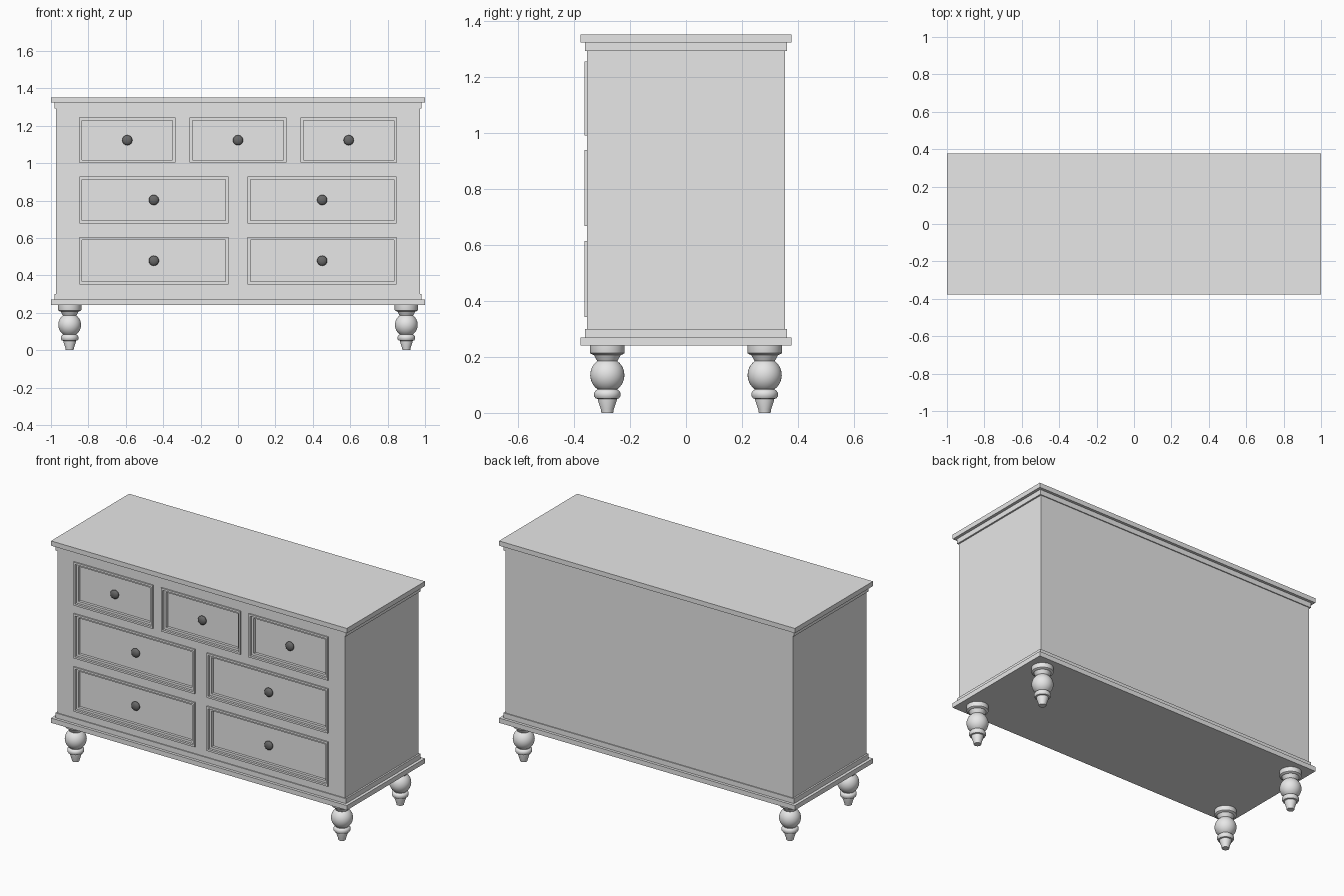
import bpy, bmesh, math
from mathutils import Vector

if "Cube" in bpy.data.objects:
    bpy.data.objects.remove(bpy.data.objects["Cube"])


def material(name, v):
    m = bpy.data.materials.new(name)
    m.diffuse_color = (v, v, v, 1)
    m.use_nodes = True
    m.node_tree.nodes["Principled BSDF"].inputs["Base Color"].default_value = m.diffuse_color
    return m


PAINT = material("light grey paint", 0.8)
METAL = material("dark grey metal", 0.14)


def finish(name, bm, mat):
    bmesh.ops.recalc_face_normals(bm, faces=bm.faces)
    me = bpy.data.meshes.new(name)
    bm.to_mesh(me)
    bm.free()
    ob = bpy.data.objects.new(name, me)
    bpy.context.collection.objects.link(ob)
    if mat:
        me.materials.append(mat)
    return ob


def add_box(bm, lo, hi):
    lo, hi = Vector(lo), Vector(hi)
    verts = bmesh.ops.create_cube(bm, size=1)["verts"]
    for v in verts:
        v.co = Vector((lo[i] + (v.co[i] + 0.5) * (hi[i] - lo[i]) for i in range(3)))


def slab(name, x, y, z0, z1):
    bm = bmesh.new()
    add_box(bm, (-x, -y, z0), (x, y, z1))
    return finish(name, bm, PAINT)


def lathe(name, profile, mat, loc, axis="Z", segs=32):
    """Spin (radius, height) points; axis "Y" points the height toward the front."""
    bm = bmesh.new()
    rings = []
    for r, h in profile:
        ring = []
        for i in range(segs):
            a = 2 * math.pi * i / segs
            c, s = r * math.cos(a), r * math.sin(a)
            p = (c, s, h) if axis == "Z" else (c, -h, s)
            ring.append(bm.verts.new(Vector(p) + Vector(loc)))
        rings.append(ring)
    for a, b in zip(rings, rings[1:]):
        for i in range(segs):
            j = (i + 1) % segs
            bm.faces.new((a[i], a[j], b[j], b[i]))
    bm.faces.new(rings[0])
    bm.faces.new(rings[-1])
    ob = finish(name, bm, mat)
    bpy.ops.object.select_all(action="DESELECT")
    ob.select_set(True)
    bpy.context.view_layer.objects.active = ob
    bpy.ops.object.shade_smooth_by_angle(angle=math.radians(35))
    return ob


def drawer(name, x0, x1, z0, z1):
    """Drawer front with a moulding stepping back to a sunken panel."""
    steps = [(0, -0.315), (0, -0.362), (0.012, -0.362), (0.012, -0.348),
             (0.026, -0.348), (0.026, -0.332)]
    bm = bmesh.new()
    rings = [[bm.verts.new(p) for p in ((x0 + d, y, z0 + d), (x1 - d, y, z0 + d),
                                        (x1 - d, y, z1 - d), (x0 + d, y, z1 - d))]
             for d, y in steps]
    for a, b in zip(rings, rings[1:]):
        for i in range(4):
            j = (i + 1) % 4
            bm.faces.new((a[i], a[j], b[j], b[i]))
    bm.faces.new(rings[0])
    bm.faces.new(rings[-1])
    finish(name, bm, PAINT)
    # knob in the middle of the panel
    bulb = [(0.027 * math.cos(t), 0.346 + 0.0155 * math.sin(t))
            for t in [math.radians(a) for a in range(-60, 90, 15)]]
    lathe(name + "_knob", [(0.012, 0.33)] + bulb, METAL,
          ((x0 + x1) / 2, 0, (z0 + z1) / 2), "Y", 24)


# drawer layout: three small on top, two wide rows below
fronts = [(x - 0.268, x + 0.268, 0.99, 1.255) for x in (-0.592, 0, 0.592)]
fronts += [(x - 0.41, x + 0.41, z, z + 0.272)
           for z in (0.667, 0.342) for x in (-0.45, 0.45)]

# carcass with drawer openings
body = slab("carcass", 0.972, 0.354, 0.28, 1.31)
bm = bmesh.new()
for x0, x1, z0, z1 in fronts:
    add_box(bm, (x0 + .006, -0.5, z0 + .006), (x1 - .006, -0.32, z1 - .006))
cutter = finish("opening_cutter", bm, None)
cutter.hide_render = True
mod = body.modifiers.new("openings", "BOOLEAN")
mod.operation, mod.solver, mod.object = "DIFFERENCE", "EXACT", cutter
bpy.context.view_layer.objects.active = body
bpy.ops.object.modifier_apply(modifier=mod.name)
bpy.data.objects.remove(cutter)

# stepped top and base
slab("top_board", 1.0, 0.377, 1.323, 1.352)
slab("top_moulding", 0.982, 0.36, 1.292, 1.323)
slab("base_moulding", 0.982, 0.36, 0.27, 0.30)
slab("base_board", 1.0, 0.377, 0.241, 0.27)

for n, f in enumerate(fronts, 1):
    drawer(f"drawer_{n}", *f)

# turned feet
foot = [(0.021, 0), (0.023, 0.012), (0.034, 0.045), (0.034, 0.05), (0.042, 0.052),
        (0.047, 0.060), (0.047, 0.072), (0.042, 0.080), (0.036, 0.083)]
foot += [(0.061 * math.cos(t), 0.135 + 0.062 * math.sin(t))
         for t in [math.radians(a) for a in range(-54, 55, 9)]]
foot += [(0.040, 0.192), (0.048, 0.207), (0.053, 0.208), (0.061, 0.213), (0.062, 0.216), (0.062, 0.245)]
for sx, side in ((-1, "left"), (1, "right")):
    for sy, end in ((-1, "front"), (1, "back")):
        lathe(f"{end}_{side}_foot", foot, PAINT, (sx * 0.9, sy * 0.281, 0))
